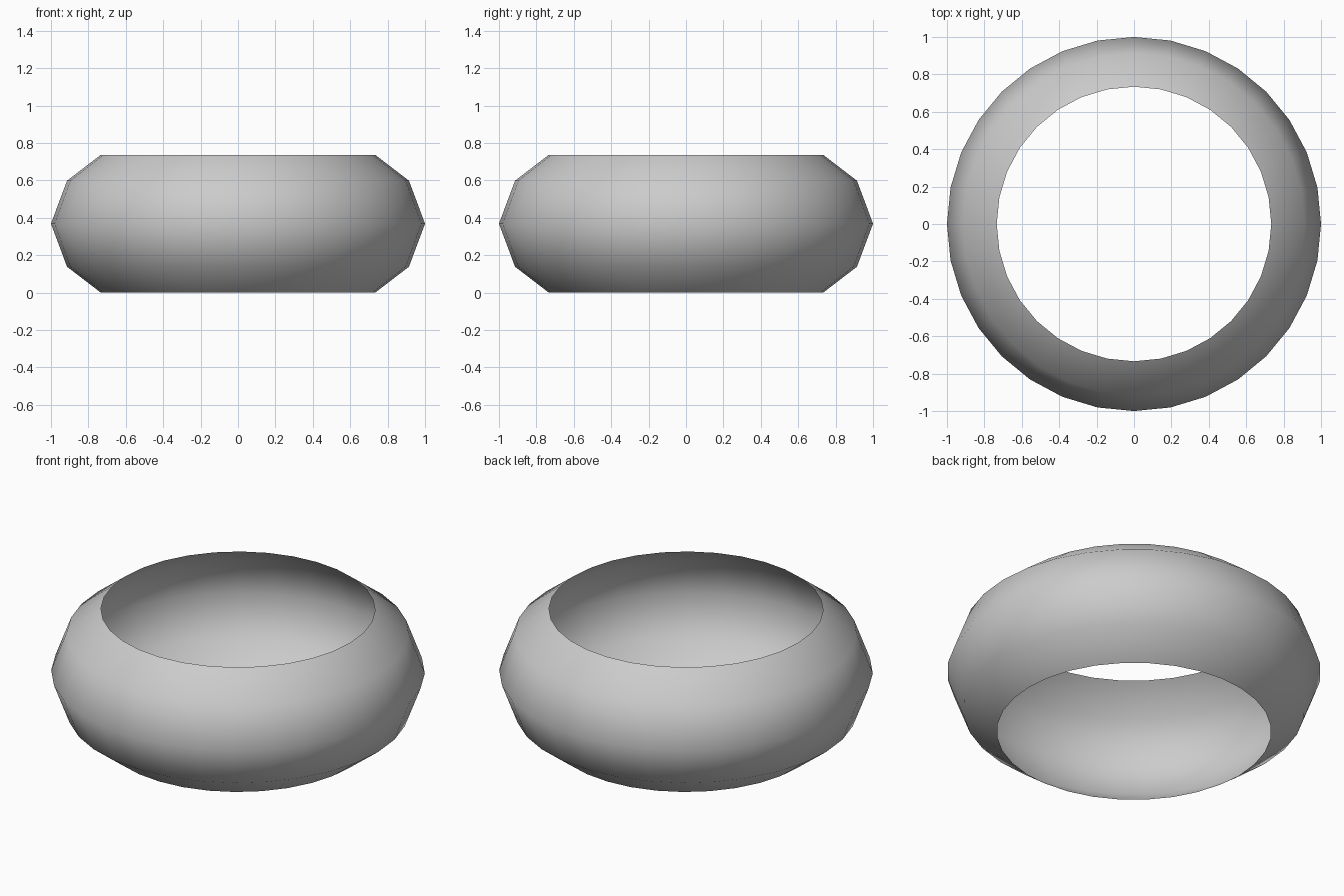
import bpy, bmesh, math

if "Cube" in bpy.data.objects:
    bpy.data.objects.remove(bpy.data.objects["Cube"])

SEGMENTS = 32
# Half-open barrel profile (radius, height), a single-skin band
PROFILE = [(0.734, 0.0), (0.914, 0.138), (1.0, 0.368), (0.914, 0.598), (0.734, 0.736)]

# Ring band: one loop of vertices per profile point, bridged with quads
bm = bmesh.new()
loops = []
for r, z in PROFILE:
    loops.append([bm.verts.new((r * math.cos(2 * math.pi * i / SEGMENTS),
                                r * math.sin(2 * math.pi * i / SEGMENTS), z))
                  for i in range(SEGMENTS)])
for low, high in zip(loops, loops[1:]):
    for i in range(SEGMENTS):
        j = (i + 1) % SEGMENTS
        face = bm.faces.new((low[i], low[j], high[j], high[i]))
        face.smooth = True

mesh = bpy.data.meshes.new("ring_band")
bm.to_mesh(mesh)
bm.free()
ring = bpy.data.objects.new("ring_band", mesh)
bpy.context.collection.objects.link(ring)
